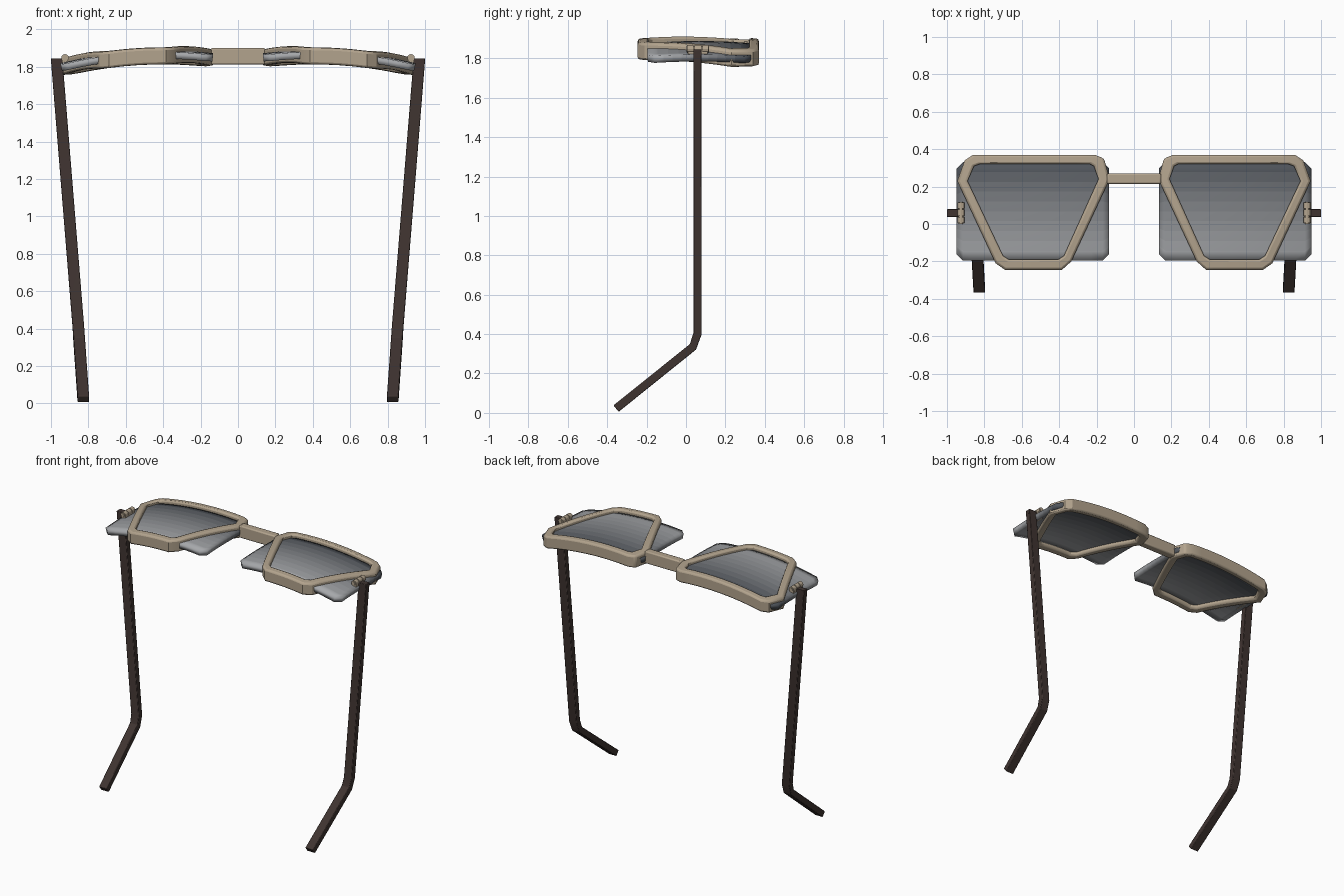
import bpy, bmesh
from math import radians
from mathutils import Vector

if "Cube" in bpy.data.objects:
    bpy.data.objects.remove(bpy.data.objects["Cube"])


def material(name, rgb):
    m = bpy.data.materials.new(name)
    m.diffuse_color = (*rgb, 1)
    m.use_nodes = True
    m.node_tree.nodes["Principled BSDF"].inputs["Base Color"].default_value = m.diffuse_color
    return m


tan = material("tan_frame", (0.45, 0.37, 0.27))
brown = material("dark_brown", (0.05, 0.034, 0.03))


def make(name, verts, faces, mats, mirror=True, thick=0, bevel=0):
    me = bpy.data.meshes.new(name)
    me.from_pydata(verts, [], faces)
    bm = bmesh.new()
    bm.from_mesh(me)
    bmesh.ops.recalc_face_normals(bm, faces=bm.faces)
    bm.to_mesh(me)
    bm.free()
    ob = bpy.data.objects.new(name, me)
    bpy.context.collection.objects.link(ob)
    for m in mats:
        me.materials.append(m)
    if thick:
        s = ob.modifiers.new("thickness", 'SOLIDIFY')
        s.thickness, s.offset = thick, 0
    if bevel:
        b = ob.modifiers.new("bevel", 'BEVEL')
        b.width, b.segments, b.limit_method, b.angle_limit = bevel, 2, 'ANGLE', radians(50)
    if mirror:
        ob.modifiers.new("mirror", 'MIRROR').use_clip = False
    bpy.ops.object.select_all(action='DESELECT')
    ob.select_set(True)
    bpy.context.view_layer.objects.active = ob
    bpy.ops.object.shade_smooth_by_angle(angle=radians(25))
    return ob


def arch(x, y):
    """Height of the curved front at a point."""
    return 1.87 - 0.23 * (x - 0.40) ** 2 - 0.15 * (y - 0.06) ** 2


def sweep(rings, closed):
    """Join rings of equal length with quads."""
    n, k = len(rings), len(rings[0])
    faces = [(i * k + j, i * k + (j + 1) % k, (i + 1) % n * k + (j + 1) % k, (i + 1) % n * k + j)
             for i in range(n if closed else n - 1) for j in range(k)]
    if not closed:
        faces += [tuple(range(k)), tuple(range((n - 1) * k, n * k))]
    return [v for r in rings for v in r], faces


# Rims: chamfered outline, bent over the arch
outer = [(.86, .37), (.21, .37), (.16, .35), (.13, .24), (.335, -.20),
         (.385, -.245), (.69, -.245), (.74, -.21), (.945, .23), (.905, .34)]
inner = [(.825, .32), (.235, .32), (.215, .31), (.19, .24), (.375, -.17),
         (.405, -.19), (.67, -.19), (.70, -.17), (.89, .23), (.855, .31)]
rings = []
for i in range(len(outer)):
    a, b = Vector(outer[i]), Vector(outer[(i + 1) % 10])
    c, d = Vector(inner[i]), Vector(inner[(i + 1) % 10])
    steps = 8 if (b - a).length > 0.25 else 1
    for s in range(steps):
        o, n = a.lerp(b, s / steps), c.lerp(d, s / steps)
        rings.append([(p.x, p.y, arch(*p) + h)
                      for p, h in ((o, -.044), (o, .044), (n, .044), (n, -.044))])
make("rim", *sweep(rings, True), [tan], bevel=0.012)

# Lenses: curved plates with clipped corners, tinted darker towards the top
rows = 10
tints = [material(f"lens_tint_{i}", [0.38 * (1 - t) + 0.08 * t + c for c in (0, .01, .025)])
         for i, t in ((i, i / (rows - 1)) for i in range(rows))]
xs = [.135] + [.17 + .74 * i / 12 for i in range(13)] + [.945]
verts = []
for i, x in enumerate(xs):
    clip = .035 if i in (0, len(xs) - 1) else 0
    lo, hi = -.195 + clip, .33 - clip
    for j in range(rows + 1):
        y = lo + (hi - lo) * j / rows
        verts.append((x, y, arch(x, y)))
k = rows + 1
faces = [(i * k + j, (i + 1) * k + j, (i + 1) * k + j + 1, i * k + j + 1)
         for i in range(len(xs) - 1) for j in range(rows)]
lens = make("lens", verts, faces, tints, thick=0.036)
for n, p in enumerate(lens.data.polygons):
    p.material_index = n % rows

# Bridge between the rims
rings = [[(x, y, z) for y, z in ((.215, 1.812), (.27, 1.812), (.27, 1.9), (.215, 1.9))]
         for x in (-.145, .145)]
make("bridge", *sweep(rings, False), [tan], mirror=False, bevel=0.008)

# Temples: flat bars with a bent ear tip
path = [(.970, .058, 1.845), (.853, .058, .40), (.849, .035, .335), (.827, -.355, .022)]
normals = [(1, 0), (.98, -.2), (.75, -.66), (.63, -.777)]
rings = []
for (x, y, z), (ny, nz) in zip(path, normals):
    rings.append([(x + a * .031, y + b * .021 * ny, z + b * .021 * nz)
                  for a, b in ((-1, -1), (1, -1), (1, 1), (-1, 1))])
make("temple", *sweep(rings, False), [brown], bevel=0.004)

# Hinges: three knuckles on a pin, with a small leaf to the temple
for name, y0, y1, r in (("hinge_knuckle_low", .005, .037, .02), ("hinge_knuckle_mid", .042, .078, .02),
                        ("hinge_knuckle_high", .083, .115, .02), ("hinge_pin", 0, .118, .012)):
    bm = bmesh.new()
    bmesh.ops.create_cone(bm, cap_ends=True, segments=12, radius1=r, radius2=r, depth=y1 - y0)
    vs = [(.925 + v.co.x, (y0 + y1) / 2 + v.co.z, 1.847 + v.co.y) for v in bm.verts]
    bm.verts.index_update()
    fs = [tuple(v.index for v in f.verts) for f in bm.faces]
    bm.free()
    make(name, vs, fs, [tan])
rings = [[(x, y, z) for y, z in ((.04, 1.815), (.078, 1.815), (.078, 1.845), (.04, 1.845))]
         for x in (.915, .999)]
make("hinge_leaf", *sweep(rings, False), [brown])
rings = [[(x, y, z) for y, z in ((.01, 1.79), (.11, 1.79), (.11, 1.84), (.01, 1.84))]
         for x in (.908, .94)]
make("hinge_mount", *sweep(rings, False), [tan])
